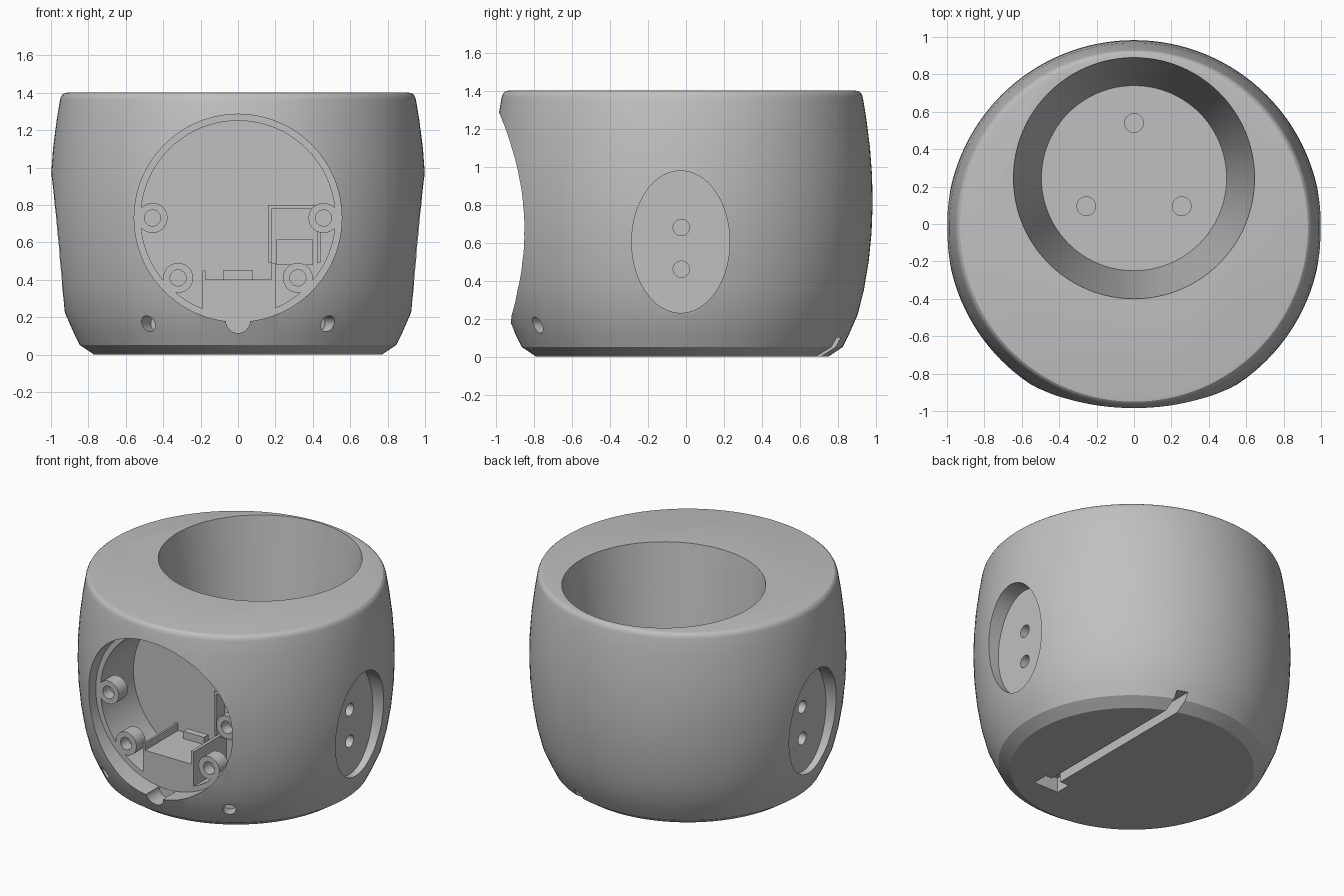
import bpy, bmesh, math
from mathutils import Vector, Matrix

old = bpy.data.objects.get("Cube")
if old:
    bpy.data.objects.remove(old)

grey = bpy.data.materials.new("matte_grey")
grey.use_nodes = True
grey.diffuse_color = (0.53, 0.53, 0.53, 1)
grey.node_tree.nodes["Principled BSDF"].inputs["Base Color"].default_value = (0.53, 0.53, 0.53, 1)

Y, Z = Vector((0, 1, 0)), Vector((0, 0, 1))


def finish(name, bm):
    bmesh.ops.recalc_face_normals(bm, faces=bm.faces)
    mesh = bpy.data.meshes.new(name)
    bm.to_mesh(mesh)
    bm.free()
    mesh.materials.append(grey)
    obj = bpy.data.objects.new(name, mesh)
    bpy.context.collection.objects.link(obj)
    return obj


def lathe(name, profile, origin, axis=Z, steps=128):
    """Closed solid of rings at (radius, height), with flat end caps."""
    bm = bmesh.new()
    turns = [math.tau * i / steps for i in range(steps)]
    rings = [[bm.verts.new((r * math.cos(t), r * math.sin(t), h)) for t in turns]
             for r, h in profile]
    for a, b in zip(rings, rings[1:]):
        for i in range(steps):
            j = (i + 1) % steps
            bm.faces.new((a[i], a[j], b[j], b[i]))
    bm.faces.new(rings[0])
    bm.faces.new(rings[-1])
    bm.transform(Matrix.Translation(origin) @ axis.to_track_quat('Z', 'Y').to_matrix().to_4x4())
    return finish(name, bm)


def rod(name, start, end, r1, r2=None, steps=48):
    """Cylinder or cone between two points."""
    a, b = Vector(start), Vector(end)
    return lathe(name, [(r1, 0), (r2 or r1, (b - a).length)], a, b - a, steps)


def box(name, lo, hi):
    bm = bmesh.new()
    bmesh.ops.create_cube(bm, size=1)
    lo, hi = Vector(lo), Vector(hi)
    bmesh.ops.scale(bm, vec=hi - lo, verts=bm.verts)
    bmesh.ops.translate(bm, vec=(lo + hi) / 2, verts=bm.verts)
    return finish(name, bm)


def smooth(obj):
    bpy.ops.object.select_all(action='DESELECT')
    obj.select_set(True)
    bpy.context.view_layer.objects.active = obj
    bpy.ops.object.shade_smooth_by_angle(angle=math.radians(25))


def cut(cutter):
    """Subtract a cutter; try the second solver if the first changes nothing."""
    cutter.hide_render = True
    bpy.context.view_layer.objects.active = body
    before = len(body.data.vertices)
    for solver in ('MANIFOLD', 'EXACT'):
        mod = body.modifiers.new("cut", 'BOOLEAN')
        mod.operation, mod.solver, mod.object = 'DIFFERENCE', solver, cutter
        bpy.ops.object.modifier_apply(modifier=mod.name)
        if len(body.data.vertices) != before:
            break
    bpy.data.objects.remove(cutter)


# Barrel-shaped body
body = lathe("body", [
    (0.77, 0), (0.845, 0.05), (0.88, 0.12), (0.924, 0.22), (0.957, 0.35),
    (0.982, 0.5), (0.997, 0.65), (1.003, 0.8), (1.0, 0.95), (0.989, 1.1),
    (0.97, 1.25), (0.952, 1.36), (0.948, 1.375), (0.941, 1.388), (0.93, 1.397),
    (0.915, 1.4)], (0, -0.02, 0))

# Front opening: lip, deeper cavity and finger notch
LIP, BACK, MID = -0.775, -0.41, 0.73
cut(rod("lip", (0, -1.2, MID), (0, LIP, MID), 0.555, steps=128))
cut(rod("cavity", (0, -1.15, MID), (0, BACK, MID), 0.52, steps=128))
cut(rod("notch", (0, -1.1, 0.18), (0, LIP - 0.002, 0.18), 0.065))

# Tapered pot well with three blind floor holes
FLOOR = 0.35
cut(rod("well", (0, 0.245, FLOOR), (0, 0.245, 1.45), 0.495, 0.652, 96))
for x, y in ((0, 0.54), (-0.255, 0.095), (0.255, 0.095)):
    cut(rod("floor_hole", (x, y, FLOOR - 0.07), (x, y, FLOOR + 0.1), 0.05))

# Oval side recesses with two holes each, and radial screw holes low on the front
for s in (-1, 1):
    oval = rod("recess", (s * 0.88, 0, 0), (s * 1.2, 0, 0), 1, steps=96)
    oval.data.transform(Matrix.Translation((0, -0.028, 0.604)) @ Matrix.Diagonal((1, 0.258, 0.374, 1)))
    cut(oval)
    for z in (0.46, 0.68):
        cut(rod("side_hole", (s * 0.78, -0.025, z), (s * 0.95, -0.025, z), 0.043))
    cut(rod("screw_hole", (s * 0.43, -0.7, 0.165), (s * 0.6, -0.98, 0.165), 0.042))

# Cable channel underneath, with its wider end pit
cut(box("channel", (0.24, -0.5, -0.1), (0.31, 1.1, 0.1)))
cut(box("channel_pit", (0.17, -0.55, -0.1), (0.36, -0.44, 0.102)))
smooth(body)

# Screw bosses around the opening
for side, s in (("right", -1), ("left", 1)):
    for level, x, z in (("upper", 0.457, 0.73), ("lower", 0.32, 0.41)):
        smooth(lathe(f"{level}_{side}_boss",
                     [(0.08, 0), (0.08, 0.1), (0.043, 0.1), (0.043, 0.02)],
                     (s * x, LIP + 0.098, z), -Y, 48))

# Tray with side walls and stop tab
box("tray", (-0.18, LIP, 0.2), (0.18, BACK + 0.02, 0.4))
box("tray_right_wall", (-0.19, LIP, 0.23), (-0.175, BACK + 0.02, 0.45))
box("tray_left_wall", (0.178, LIP, 0.23), (0.2, BACK + 0.02, 0.49))
box("tray_tab", (-0.08, -0.49, 0.39), (0.08, -0.44, 0.45))

# Connector holder on the cavity's back wall
FRAME = -0.5
box("holder_inner_wall", (0.163, FRAME, 0.49), (0.181, BACK + 0.02, 0.8))
box("holder_outer_wall", (0.422, FRAME, 0.49), (0.44, BACK + 0.02, 0.8))
box("holder_top_wall", (0.163, FRAME, 0.782), (0.44, BACK + 0.02, 0.8))
box("holder_block", (0.205, FRAME + 0.02, 0.48), (0.4, BACK + 0.02, 0.615))
